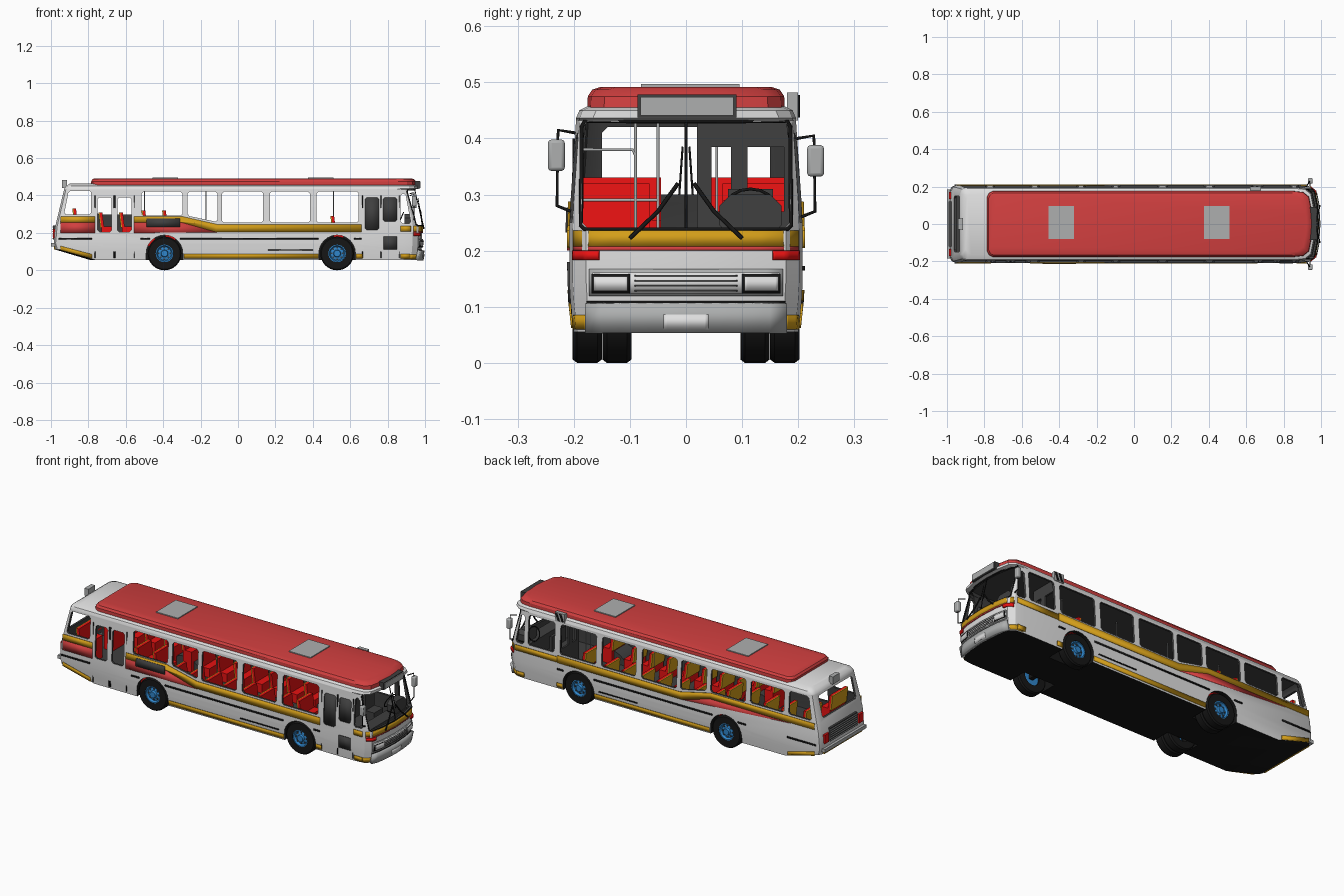
import bpy, bmesh, math
from math import sin, cos, pi

if "Cube" in bpy.data.objects:
    bpy.data.objects.remove(bpy.data.objects["Cube"])


def material(name, r, g, b):
    m = bpy.data.materials.new(name)
    m.use_nodes = True
    m.diffuse_color = (r, g, b, 1)
    m.node_tree.nodes["Principled BSDF"].inputs["Base Color"].default_value = (r, g, b, 1)
    return m


WHITE = material("body white", .74, .74, .74)
RED = material("roof red", .64, .05, .05)
SEAT = material("seat red", .8, .006, .006)
YELLOW = material("stripe yellow", .65, .34, .01)
BLACK = material("rubber black", .008, .008, .008)
DARK = material("interior dark grey", .05, .05, .05)
GREY = material("metal grey", .42, .43, .43)
BLUE = material("hub blue", .03, .24, .6)
SHELL = [WHITE, DARK, BLACK]


def make(name, verts, faces, mats, index=0):
    me = bpy.data.meshes.new(name)
    me.from_pydata(verts, [], faces)
    bm = bmesh.new()
    bm.from_mesh(me)
    bmesh.ops.remove_doubles(bm, verts=bm.verts, dist=1e-5)
    bmesh.ops.recalc_face_normals(bm, faces=bm.faces)
    bm.to_mesh(me)
    bm.free()
    for m in mats if isinstance(mats, list) else [mats]:
        me.materials.append(m)
    for p in me.polygons:
        p.material_index = index
    ob = bpy.data.objects.new(name, me)
    bpy.context.collection.objects.link(ob)
    return ob


def loft(name, rings, mats, index=0, caps=True):
    n = len(rings[0])
    faces = [(k*n+i, k*n+(i+1) % n, (k+1)*n+(i+1) % n, (k+1)*n+i)
             for k in range(len(rings)-1) for i in range(n)]
    if caps:
        faces += [tuple(range(n)), tuple(range((len(rings)-1)*n, len(rings)*n))]
    return make(name, [v for r in rings for v in r], faces, mats, index)


def prism(name, poly, axis, lo, hi, mats, index=0):
    put = (lambda p, t: (p[0], t, p[1])) if axis == "y" else (lambda p, t: (t, p[0], p[1]))
    return loft(name, [[put(p, t) for p in poly] for t in (lo, hi)], mats, index)


def rect(a, b, c, d):
    return [(a, c), (b, c), (b, d), (a, d)]


def box(name, x0, x1, y0, y1, z0, z1, mat):
    return prism(name, rect(x0, x1, z0, z1), "y", y0, y1, mat)


def chamfer(poly, r=.01):
    out = []
    for i, p in enumerate(poly):
        for q in (poly[i-1], poly[(i+1) % len(poly)]):
            k = r / math.dist(p, q)
            out.append((p[0]+(q[0]-p[0])*k, p[1]+(q[1]-p[1])*k))
    return out


def boolean(ob, other, op="DIFFERENCE"):
    m = ob.modifiers.new("cut", "BOOLEAN")
    m.operation, m.object, m.solver = op, other, "EXACT"
    dg = bpy.context.evaluated_depsgraph_get()
    me = bpy.data.meshes.new_from_object(ob.evaluated_get(dg))
    ob.modifiers.clear()
    ob.data = me
    bpy.data.objects.remove(other)


def tube(name, pts, mat, r=.003):
    cu = bpy.data.curves.new(name, "CURVE")
    cu.dimensions, cu.bevel_depth, cu.bevel_resolution = "3D", r, 1
    s = cu.splines.new("POLY")
    s.points.add(len(pts)-1)
    for p, c in zip(s.points, pts):
        p.co = (*c, 1)
    cu.materials.append(mat)
    ob = bpy.data.objects.new(name, cu)
    bpy.context.collection.objects.link(ob)


# Body levels: height, rear x, front x, half width
LEVELS = [(.055, -.79, .975, .2), (.11, -.975, .98, .206), (.145, -.985, .983, .208),
          (.235, -.977, .985, .208), (.285, -.965, .978, .206), (.432, -.93, .945, .196),
          (.436, -.929, .965, .196), (.45, -.92, .965, .19), (.463, -.9, .93, .165)]


def level(z):
    for a, b in zip(LEVELS, LEVELS[1:]):
        if z <= b[0]:
            t = (z-a[0]) / (b[0]-a[0])
            return [p+(q-p)*t for p, q in zip(a[1:], b[1:])]
    return LEVELS[-1][1:]


def half_plan(xr, xf, hw, d=0):
    xr, xf, hw = xr+d, xf-d, hw-d
    return [(xr, hw-.03), (xr+.01, hw-.01), (xr+.03, hw), (xf-.1, hw), (xf-.05, hw-.006),
            (xf-.02, hw-.03), (xf-.006, hw-.1), (xf, 0)]


def ring(z, lv, d=0):
    h = half_plan(*lv, d)
    return [(x, y, z) for x, y in h + [(x, -y) for x, y in h[-2::-1]]]


def front_x(y, z):
    h = half_plan(*level(z))[3:]
    for (xa, ya), (xb, yb) in zip(h, h[1:]):
        if abs(y) >= yb:
            return xa + (xb-xa) * min(1, max(0, (ya-abs(y)) / (ya-yb)))


def thin(ob, thick):
    m = ob.modifiers.new("thickness", "SOLIDIFY")
    m.thickness, m.offset = thick, 0


def side_plate(name, poly, s, mat, off=.002):
    thin(make(name, [(x, s*(level(z)[2]+off), z) for x, z in poly],
              [tuple(range(len(poly)))], mat), .004)


def front_plate(name, y0, y1, z0, z1, mat, off=.002, thick=.005, n=12):
    ys = [y0+(y1-y0)*i/n for i in range(n+1)]
    thin(make(name, [(front_x(y, z)+off, y, z) for z in (z0, z1) for y in ys],
              [(i, i+1, n+2+i, n+1+i) for i in range(n)], mat), thick)


# Hollow body shell with wheel wells
WHEELS = (-.393, .53)
body = loft("body_shell", [ring(v[0], v[1:]) for v in LEVELS], SHELL)
inner = [.13, .145, .235, .285, .432, .436, .45]
boolean(body, loft("cabin_space", [ring(z, level(z), .012) for z in inner], SHELL, 1))
for wx in WHEELS:
    for s in (-1, 1):
        arc = [(cos(pi*i/12), sin(pi*i/12)) for i in range(13)]
        well = [(wx+.11*c, .09+.11*k) for c, k in arc] + [(wx-.11, .065), (wx+.11, .065)]
        arch = [(wx+.098*c, .09+.098*k) for c, k in arc] + [(wx-.098, 0), (wx+.098, 0)]
        boolean(body, prism("well", well, "y", s*.085, s*.2, SHELL, 1), "UNION")
        boolean(body, prism("arch", arch, "y", s*.095, s*.3, SHELL, 2))

# Window openings
both = [[(-.93, .298), (-.785, .298), (-.785, .425), (-.905, .425)], rect(-.515, -.297, .292, .42),
        [(-.27, .292), (-.11, .258), (-.11, .42), (-.27, .42)], rect(-.085, .135, .255, .42),
        rect(.17, .385, .255, .42), rect(.42, .645, .255, .42),
        [(.87, .25), (.925, .25), (.895, .41), (.87, .41)]]
right = [rect(-.75, -.675, .205, .39), rect(-.645, -.57, .205, .39),
         rect(.68, .755, .215, .39), rect(.775, .85, .26, .39)]
left = [rect(-.755, -.545, .298, .42), rect(.68, .845, .255, .42)]
for polys, lo, hi in ((both, -.3, .3), (right, -.3, -.15), (left, .15, .3)):
    for p in polys:
        boolean(body, prism("window", chamfer(p), "y", lo, hi, SHELL, 1))
boolean(body, prism("windscreen", chamfer(rect(-.185, .185, .24, .43)), "x", .88, 1.1, SHELL, 1))
boolean(body, prism("rear_window", chamfer(rect(-.15, .15, .3, .42)), "x", -1.1, -.88, SHELL, 1))
for p in body.data.polygons:
    if p.normal.z < -.4 and p.center.z < .12:
        p.material_index = 2

# Raised roof, hatches, marker box and rear roof unit
loft("roof_panel", [ring(z, v) for z, *v in ((.455, -.785, .955, .176), (.475, -.785, .953, .175),
     (.487, -.778, .94, .167), (.492, -.765, .925, .152))], RED)
for x in (-.388, .442):
    box("roof_hatch", x-.068, x+.068, -.08, .095, .485, .497, GREY)
box("rear_roof_unit", -.94, -.915, -.03, .03, .44, .482, GREY)
box("marker_box", .62, .68, .18, .2, .432, .482, GREY)
for k in (0, .025):
    prism("marker_stripe", [(.625+k, .437), (.637+k, .437), (.652+k, .477), (.64+k, .477)],
          "y", .198, .203, BLACK)
box("destination_sign", .93, .972, -.086, .09, .437, .478, DARK)
box("destination_face", .97, .976, -.081, .085, .441, .474, GREY)

# Side stripes, trim lines and doors
main = [(-.3, .288), (-.11, .245), (.66, .245), (.66, .205), (-.12, .205), (-.3, .255)]
for s in (-1, 1):
    start = -.555 if s < 0 else -.95
    side_plate("yellow_stripe", [(start, .255), (start, .288)] + main, s, YELLOW)
    for a, b in ((-.96, -.78), (-.52, -.47), (-.31, .43), (.62, .66)):
        side_plate("rub_rail", rect(a, b, .165, .173), s, BLACK)
    side_plate("lower_trim", rect(.16, .4, .106, .111), s, BLACK)
    side_plate("rear_skirt_stripe", [(-.95, .13), (-.78, .085), (-.78, .062), (-.95, .108)], s, YELLOW)
    for a, b in ((-.29, .43), (.63, .665), (.87, .92)):
        side_plate("skirt_stripe", rect(a, b, .064, .088), s, YELLOW)
    side_plate("front_stripe", rect(.87 if s < 0 else .66, .925, .207, .237), s, YELLOW)
side_plate("red_wedge", [(-.12, .205), (-.3, .255), (-.8, .252)], 1, RED)
side_plate("red_wedge", [(-.555, .2), (-.555, .255), (-.3, .255), (-.11, .203)], -1, RED)
side_plate("rear_red_stripe", rect(-.95, -.765, .2, .255), -1, RED)
side_plate("rear_yellow_stripe", rect(-.95, -.765, .255, .288), -1, YELLOW)
side_plate("vent_grille", rect(-.49, -.31, .232, .277), -1, DARK, .005)
for x, w in ((-.66, .006), (-.765, .002), (-.555, .002), (.665, .002), (.765, .003), (.862, .002)):
    side_plate("door_seal", rect(x-w, x+w, .066, .4), -1, BLACK)
side_plate("door_lower_window", rect(.777, .85, .11, .18), -1, DARK)
side_plate("door_glass", rect(.68, .755, .215, .39), -1, DARK, -.006)
side_plate("door_glass", rect(.775, .85, .26, .39), -1, DARK, -.006)

# Front face
front_plate("front_yellow_band", -.2, .2, .207, .236, YELLOW)
front_plate("front_red_line", -.2, .2, .2, .207, RED)
front_plate("grille_frame", -.172, .172, .119, .167, GREY, .003)
front_plate("grille_panel", -.166, .166, .124, .161, WHITE, .006)
for i in range(4):
    front_plate("grille_slat", -.092, .092, .127+.009*i, .130+.009*i, DARK, .008, .004)
front_plate("bumper", -.177, .177, .054, .107, GREY, .008, .018)
front_plate("bumper_gap", -.177, .177, .107, .11, BLACK)
front_plate("plate", -.04, .04, .06, .086, WHITE, .017, .004)
for s in (-1, 1):
    front_plate("front_lamp", s*.155, s*.2, .183, .2, SEAT, .004, .008)
    front_plate("headlight_rim", s*.1, s*.168, .124, .158, BLACK, .008)
    front_plate("headlight", s*.104, s*.164, .128, .154, WHITE, .011)
    front_plate("front_skirt_stripe", s*.178, s*.2, .06, .085, YELLOW)
    tube("wiper_arm", [(.994, s*.1, .222), (.982, s*.05, .27), (.975, s*.014, .32)], BLACK, .004)
    tube("wiper_blade", [(.978, s*.012, .3), (.962, s*.006, .385)], BLACK, .002)
    edge = [(front_x(y, z), s*y, z) for y, z in ((0, .238), (.1, .238), (.18, .238), (.187, .245),
            (.186, .42), (.18, .431), (.1, .431), (0, .431))]
    tube("windscreen_seal", edge, BLACK, .004)
    # Mirrors
    z = .36 if s > 0 else .37
    arm = [(.92, s*.198, z+.04), (.94, s*.228, z+.045), (.94, s*.23, z-.09), (.94, s*.205, z-.1)]
    tube("mirror_arm", arm, BLACK)
    m = box("mirror", .93, .955, s*.216, s*.246, z-.028, z+.028, GREY)
    b = m.modifiers.new("round", "BEVEL")
    b.width, b.segments = .006, 2
tube("windscreen_divider", [(front_x(0, z), 0, z) for z in (.24, .285, .43)], BLACK, .0025)

# Rear face
box("rear_bumper", -1, -.97, -.185, .185, .128, .147, GREY)
box("rear_skirt_stripe", -.985, -.95, -.17, .17, .112, .127, YELLOW)
box("rear_grille", -.988, -.97, -.12, .12, .165, .24, DARK)
for i in range(6):
    box("rear_slat", -.992, -.98, -.12, .12, .168+.012*i, .173+.012*i, GREY)
for s in (-1, 1):
    box("rear_lamp", -.99, -.97, s*.135, s*.172, .17, .22, SEAT)

# Wheels, doubled on the rear axle
tyre = [(.046, 0), (.084, 0), (.09, .008), (.09, .044), (.084, .052), (.047, .052), (.046, 0)]
hub = [(.0, .01), (.047, .01), (.047, .05), (.042, .05), (.036, .038), (.02, .042), (.017, .054), (0, .054)]


def lathe(name, prof, x, y, s, mat):
    loft(name, [[(x+r*cos(a), s*(y+t), .09+r*sin(a)) for a in (pi*i/16 for i in range(32))]
                for r, t in prof], mat, caps=False)


for wx in WHEELS:
    for s in (-1, 1):
        for y in ((.097, .15) if wx < 0 else (.15,)):
            lathe("tyre", tyre, wx, y, s, BLACK)
        lathe("wheel_hub", hub, wx, .15, s, BLUE)
        for i in range(8):
            x, z = wx+.03*cos(pi*i/4), .09+.03*sin(pi*i/4)
            box("hub_slot", x-.004, x+.004, s*.18, s*.193, z-.004, z+.004, DARK)
    box("axle", wx-.012, wx+.012, -.16, .16, .078, .102, BLACK)


# Seats
def seat(x, y, w, top):
    box("seat_cushion", x, x+.055, y-w, y+w, .13, top-.075, SEAT)
    prism("seat_back", [(x, top-.08), (x+.014, top-.08), (x+.004, top), (x-.01, top)], "y", y-w, y+w, SEAT)
    prism("seat_back_shell", [(x-.006, top-.085), (x, top-.08), (x-.01, top), (x-.016, top)],
          "y", y-w, y+w, YELLOW)


for i, x in enumerate((-.5, -.39, -.28, -.17, -.06, .05, .16, .27, .38, .51)):
    for s in (-1, 1):
        seat(x, s*.125, .06, .32 if i < 2 else .29 if i == 9 else .255)
    if i % 3 == 0:
        tube("grab_pole", [(x, .055, .13), (x, .055, .448)], GREY, .0025)
for x in (-.73, -.62):
    seat(x, .125, .06, .31)
for s in (-1, 1):
    seat(-.87, s*.115, .07, .33)

# Driver area and handrails
wall = prism("driver_partition", rect(.02, .192, .13, .448), "x", .655, .665, DARK)
for a, b in ((.045, .08), (.11, .175)):
    boolean(wall, prism("opening", rect(a, b, .27, .385), "x", .6, .7, DARK))
box("dashboard", .87, .94, -.17, .17, .13, .232, DARK)
prism("instrument_hump", chamfer(rect(.06, .17, .225, .3), .02), "x", .89, .935, DARK)
box("driver_seat", .74, .8, .075, .155, .13, .2, DARK)
box("driver_seat_back", .73, .745, .075, .155, .2, .31, DARK)
tube("steering_wheel", [(.87+.015*cos(a), .115+.045*sin(a), .275+.035*cos(a))
                        for a in (pi*i/8 for i in range(17))], BLACK)
for y in (-.09, -.05):
    tube("entry_pole", [(.66, y, .13), (.66, y, .445)], GREY)
tube("entry_rail", [(.66, -.19, .38), (.66, -.095, .38), (.66, -.09, .37)], GREY)
tube("entry_rail", [(.66, -.19, .29), (.66, -.05, .29)], GREY)

# Shading
for ob in bpy.context.scene.objects:
    ob.select_set(ob.type == "MESH")
    if ob.type == "MESH":
        bpy.context.view_layer.objects.active = ob
bpy.ops.object.shade_smooth_by_angle(angle=math.radians(30))
